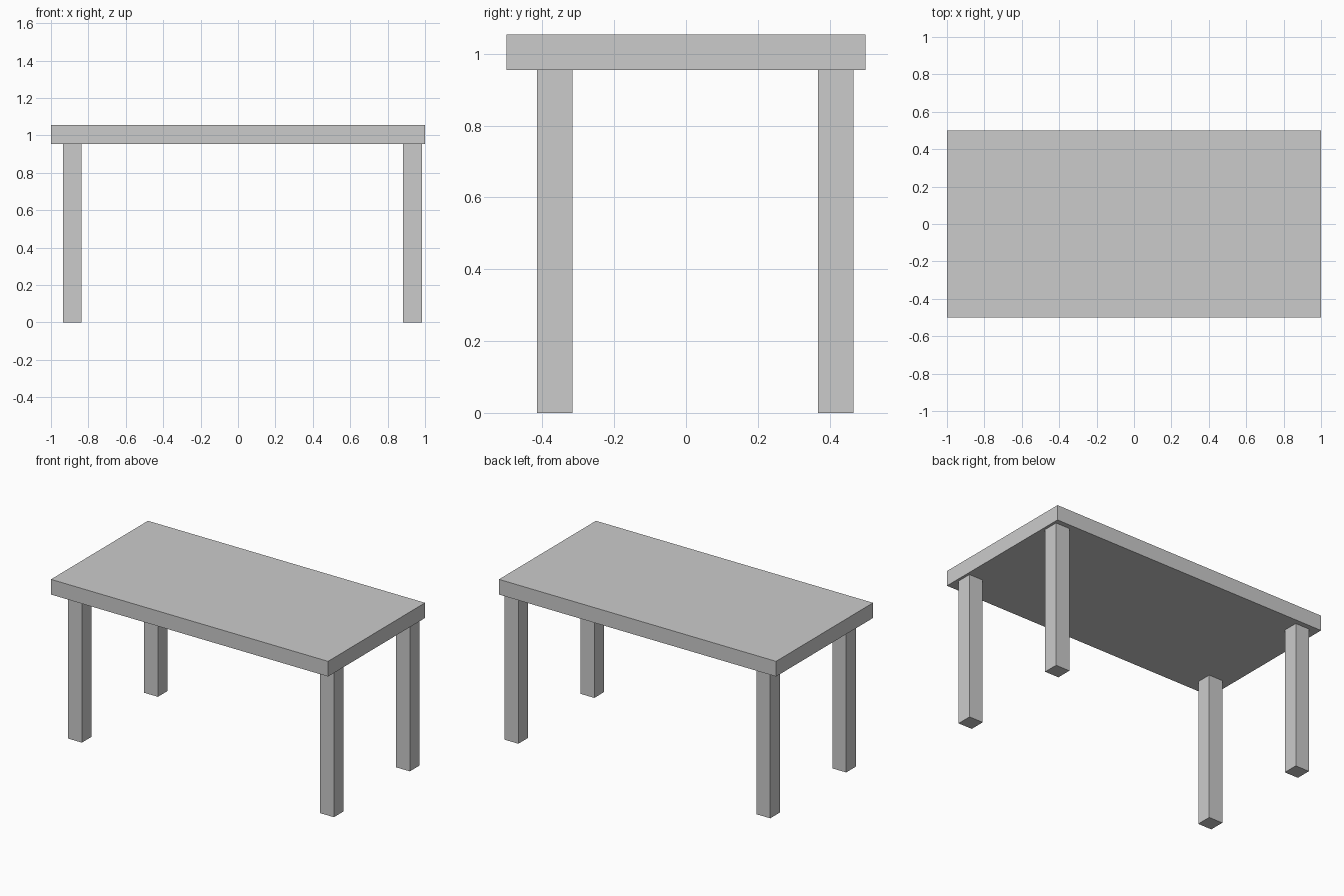
import bpy

if "Cube" in bpy.data.objects:
    bpy.data.objects.remove(bpy.data.objects["Cube"])


def box(name, x, y, z):
    """Add a box spanning the given (min, max) ranges."""
    spans = (x, y, z)
    bpy.ops.mesh.primitive_cube_add(size=1, location=[(a + b) / 2 for a, b in spans])
    obj = bpy.context.object
    obj.name = name
    obj.scale = [b - a for a, b in spans]
    bpy.ops.object.transform_apply(location=False, rotation=False, scale=True)
    return obj


UNDERSIDE, TOP = 0.955, 1.054

# Rectangular slab
box("tabletop", (-1, 1), (-0.5, 0.5), (UNDERSIDE, TOP))

# Four square legs, set slightly off-centre towards +x and +y
for side, x in (("left", (-0.935, -0.836)), ("right", (0.883, 0.983))):
    for end, y in (("front", (-0.415, -0.316)), ("back", (0.368, 0.467))):
        box(f"{end}_{side}_leg", x, y, (0, UNDERSIDE))
